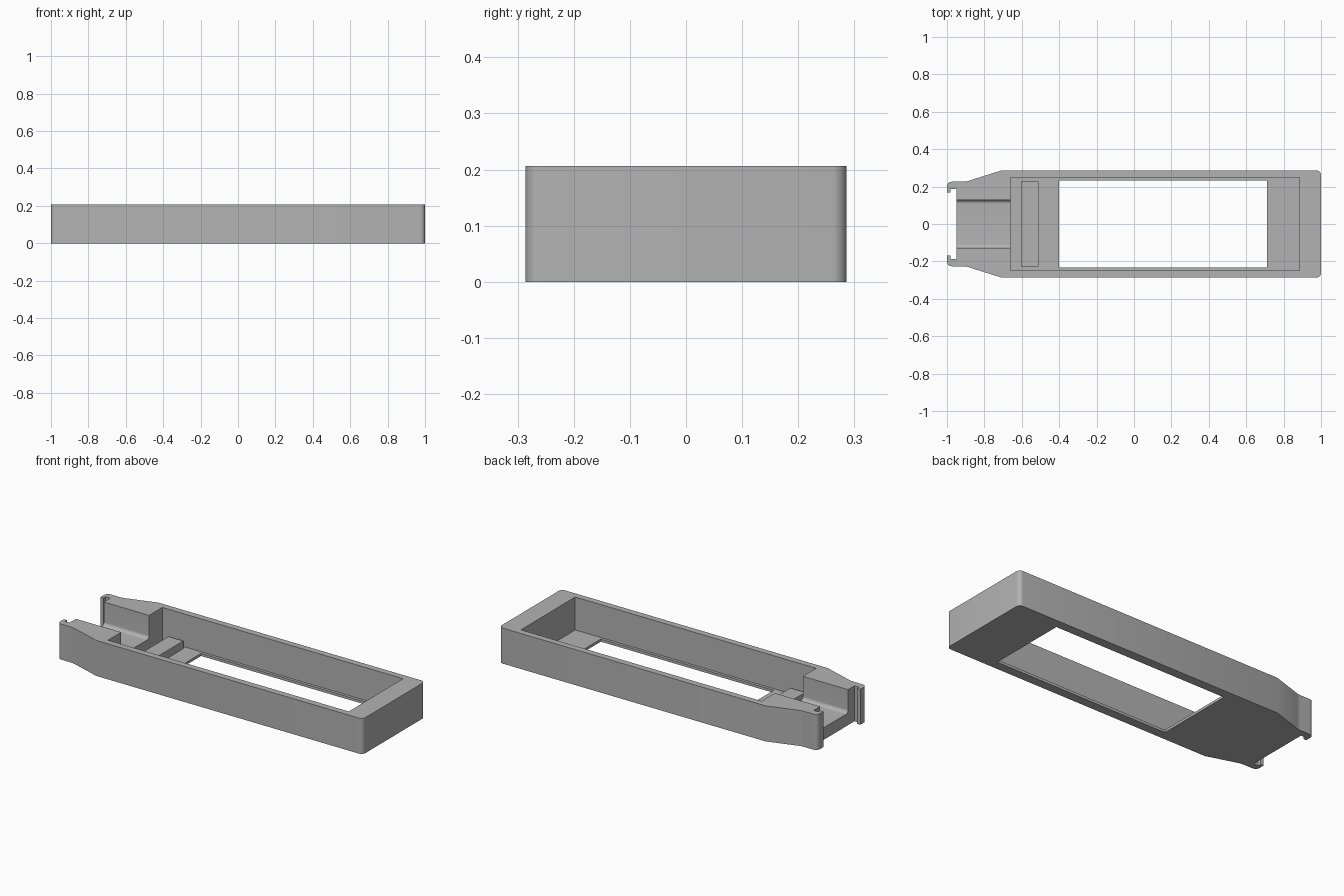
import bpy, bmesh, math
from mathutils import Matrix, Vector

if "Cube" in bpy.data.objects:
    bpy.data.objects.remove(bpy.data.objects["Cube"])

HEIGHT, FLOOR, CHANNEL_Z = 0.206, 0.015, 0.07

grey = bpy.data.materials.new("plain grey")
grey.use_nodes = True
grey.diffuse_color = (0.45, 0.45, 0.45, 1)
grey.node_tree.nodes["Principled BSDF"].inputs["Base Color"].default_value = grey.diffuse_color


def rounded(points):
    """Turn (x, y, radius) corners into a path with filleted corners."""
    path = []
    for i, (x, y, r) in enumerate(points):
        p = Vector((x, y))
        if not r:
            path.append(p)
            continue
        a = (Vector(points[i - 1][:2]) - p).normalized()
        b = (Vector(points[(i + 1) % len(points)][:2]) - p).normalized()
        half = a.angle(b) / 2
        centre = p + (a + b).normalized() * r / math.sin(half)
        start, end = p + a * r / math.tan(half), p + b * r / math.tan(half)
        sweep = (start - centre).angle_signed(end - centre)
        for k in range(9):
            path.append(centre + Matrix.Rotation(-sweep * k / 8, 2) @ (start - centre))
    return path


def extrude(name, path, low, high, axis="Z"):
    """Extrude a flat path along z, or a (y, z) section along x."""
    bm = bmesh.new()
    place = (lambda p: (p.x, p.y, low)) if axis == "Z" else (lambda p: (low, p.x, p.y))
    face = bm.faces.new([bm.verts.new(place(p)) for p in path])
    new = bmesh.ops.extrude_face_region(bm, geom=[face])["geom"]
    step = (0, 0, high - low) if axis == "Z" else (high - low, 0, 0)
    bmesh.ops.translate(bm, vec=step, verts=[v for v in new if isinstance(v, bmesh.types.BMVert)])
    bmesh.ops.recalc_face_normals(bm, faces=bm.faces)
    mesh = bpy.data.meshes.new(name)
    bm.to_mesh(mesh)
    bm.free()
    mesh.materials.append(grey)
    obj = bpy.data.objects.new(name, mesh)
    bpy.context.collection.objects.link(obj)
    return obj


def block(name, x0, x1, half_y, low, high):
    corners = [(x0, -half_y), (x1, -half_y), (x1, half_y), (x0, half_y)]
    return extrude(name, [Vector(c) for c in corners], low, high)


# Outer plan: square end, tapered neck and hooked lips, mirrored across y
side = [(1, 0.286, 0.025), (-0.71, 0.286, 0), (-0.90, 0.226, 0.1), (-1, 0.226, 0.025),
        (-1, 0.169, 0), (-0.98, 0.169, 0), (-0.98, 0.187, 0), (-0.95, 0.187, 0)]
outline = side + [(x, -y, r) for x, y, r in reversed(side)]
tray = extrude("tray", rounded(outline), 0, HEIGHT)

# Hollows: main cavity, floor window and the filleted neck channel
section = [(-0.128, 0.3, 0), (-0.128, CHANNEL_Z, 0.02), (0.128, CHANNEL_Z, 0.02), (0.128, 0.3, 0)]
cutters = [block("cavity", -0.66, 0.885, 0.249, FLOOR, 0.3),
           block("floor_window", -0.40, 0.71, 0.233, -0.1, 0.1),
           extrude("neck_channel", rounded(section), -1.05, -0.6, "X")]
for cutter in cutters:
    cut = tray.modifiers.new(cutter.name, "BOOLEAN")
    cut.operation, cut.solver, cut.object = "DIFFERENCE", "EXACT", cutter

# Bake the cuts and drop the cutters
bpy.context.view_layer.update()
carved = bpy.data.meshes.new_from_object(tray.evaluated_get(bpy.context.evaluated_depsgraph_get()))
tray.modifiers.clear()
tray.data = carved
for cutter in cutters:
    bpy.data.objects.remove(cutter)

# Raised bar across the cavity floor
bar = block("cross_bar", -0.605, -0.51, 0.227, FLOOR, 0.06)

# Smooth the rounded corners, keep the other edges sharp
for obj in (tray, bar):
    bpy.ops.object.select_all(action="DESELECT")
    obj.select_set(True)
    bpy.context.view_layer.objects.active = obj
    bpy.ops.object.shade_smooth_by_angle(angle=math.radians(25))
